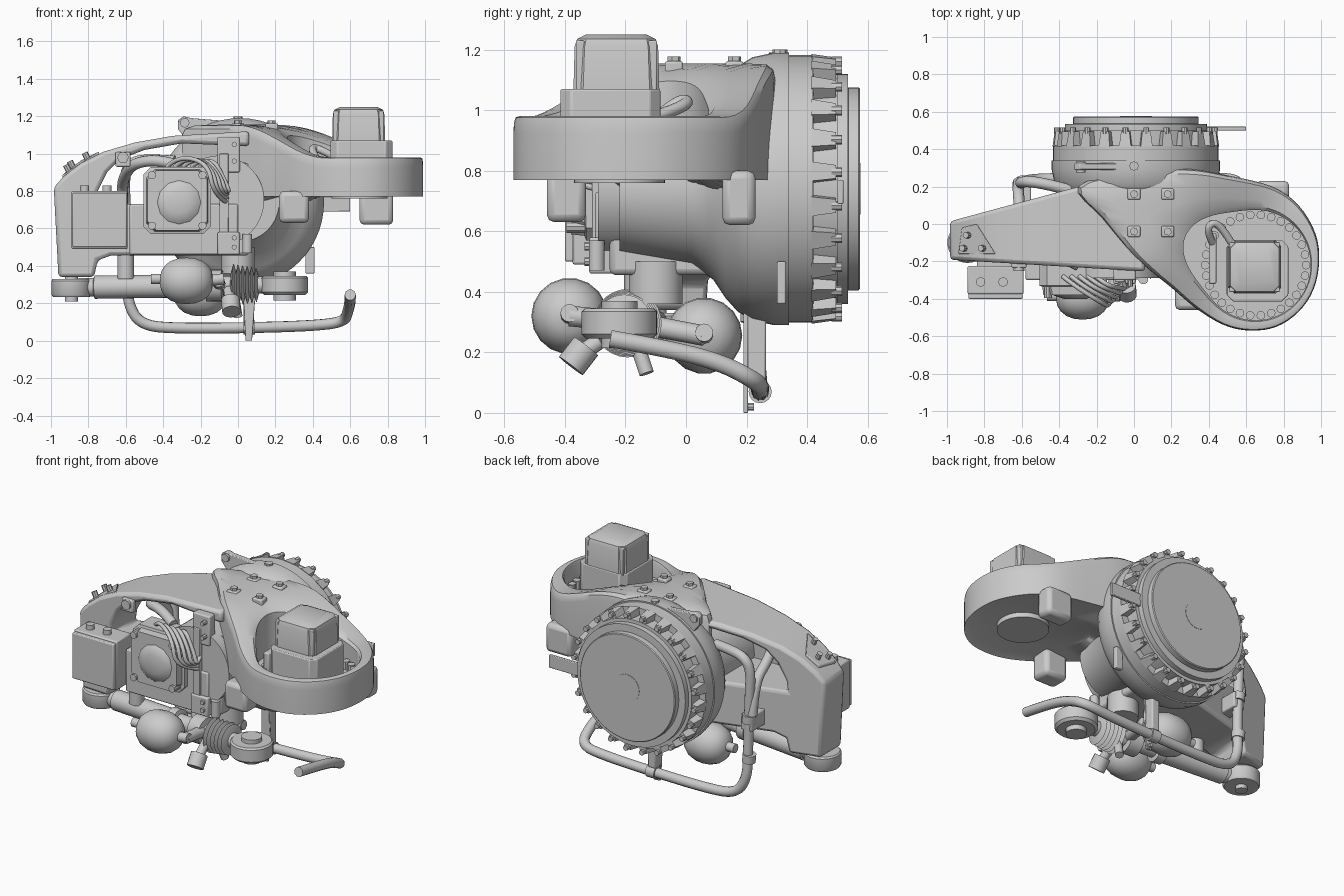
import bpy, bmesh
from math import sin, cos, pi, radians, atan2, hypot
from mathutils import Vector

# ---------- helpers ----------
def make(name, bm, bevel=0, seg=2):
    bmesh.ops.recalc_face_normals(bm, faces=bm.faces)
    me = bpy.data.meshes.new(name)
    bm.to_mesh(me)
    bm.free()
    ob = bpy.data.objects.new(name, me)
    bpy.context.collection.objects.link(ob)
    if bevel:
        m = ob.modifiers.new("bevel", 'BEVEL')
        m.width, m.segments, m.limit_method = bevel, seg, 'ANGLE'
        m.angle_limit = radians(40)
    return ob

def loft(name, rings, bevel=0):
    bm = bmesh.new()
    vs = [[bm.verts.new(p) for p in r] for r in rings]
    n = len(vs[0])
    for a, b in zip(vs, vs[1:]):
        for i in range(n):
            bm.faces.new((a[i], a[(i + 1) % n], b[(i + 1) % n], b[i]))
    bm.faces.new(vs[0])
    bm.faces.new(vs[-1])
    return make(name, bm, bevel)

def box(name, x, y, z, bevel=0.008):
    q = [(x[0], y[0]), (x[1], y[0]), (x[1], y[1]), (x[0], y[1])]
    return loft(name, [[(a, b, h) for a, b in q] for h in z], bevel)

def lathe(name, p0, d, profile, n=32, rot=0):
    """profile: (distance along d, radius)"""
    d = Vector(d).normalized()
    u = d.orthogonal().normalized()
    if abs(d.z) < 0.5:
        u = d.cross(Vector((0, 0, 1))).normalized()
    v = d.cross(u)
    p0 = Vector(p0)
    return loft(name, [[p0 + d * t + r * (u * cos(2 * pi * i / n + rot) + v * sin(2 * pi * i / n + rot))
                        for i in range(n)] for t, r in profile])

def cyl(name, a, b, r, n=20):
    d = Vector(b) - Vector(a)
    return lathe(name, a, d, [(0, r), (d.length, r)], n)

def tube(name, pts, r):
    cu = bpy.data.curves.new(name, 'CURVE')
    cu.dimensions, cu.bevel_depth, cu.bevel_resolution = '3D', r, 3
    cu.use_fill_caps, cu.resolution_u = True, 6
    sp = cu.splines.new('NURBS')
    sp.points.add(len(pts) - 1)
    for q, p in zip(sp.points, pts):
        q.co = (*p, 1)
    sp.order_u, sp.use_endpoint_u = 3, True
    ob = bpy.data.objects.new(name, cu)
    bpy.context.collection.objects.link(ob)
    return ob

def prism(name, prof, y0, y1, bevel=0):
    """xz outline extruded in y; y0 and y1 may depend on x"""
    return loft(name, [[(x, f(x), z) for x, z in prof] for f in (y0, y1)], bevel)

def smooth(t):
    t = min(1, max(0, t))
    return t * t * (3 - 2 * t)

# ---------- main shell: steering ring and hub in one casting ----------
CX, CY = 0.65, -0.22
outline = [(0.99, -0.2), (0.97, -0.05), (0.88, 0.1), (0.74, 0.2), (0.5, 0.26), (0.28, 0.295), (0.0, 0.28),
           (-0.3, 0.2), (-0.17, 0.03), (-0.02, -0.15), (0.1, -0.26), (0.2, -0.34), (0.33, -0.45),
           (0.48, -0.54), (0.62, -0.57), (0.76, -0.55), (0.88, -0.47), (0.96, -0.35)]
pts = []
N = len(outline)
for i in range(N):
    a, b, c, d = (Vector(outline[(i + k) % N]) for k in (-1, 0, 1, 2))
    for t in (0, .25, .5, .75):
        pts.append(0.5 * (2 * b + (c - a) * t + (2 * a - 5 * b + 4 * c - d) * t * t + (3 * b - a - 3 * c + d) * t ** 3))

def along(x, y):
    return (CX - x) * 0.87 + (y - CY) * 0.5

def top(x, y):
    return 0.98 + 0.175 * smooth(along(x, y) / 0.6)

def shell_ring(f, zf):
    ring = []
    for p in pts:
        a = atan2(p.y - CY, p.x - CX)
        r = 0.295 + 0.11 * max(0, cos(a - 2.75)) ** 6
        x = (CX + r * cos(a)) * (1 - f) + p.x * f
        y = (CY + r * sin(a)) * (1 - f) + p.y * f
        ring.append((x, y, zf(x, y)))
    return ring

loft("main_shell", [shell_ring(0, lambda x, y: 0.83), shell_ring(0, lambda x, y: top(x, y) - 0.015),
                    shell_ring(0.12, top), shell_ring(0.35, top), shell_ring(0.65, top),
                    shell_ring(0.88, lambda x, y: top(x, y) - 0.004),
                    shell_ring(0.97, lambda x, y: top(x, y) - 0.022),
                    shell_ring(1, lambda x, y: top(x, y) - 0.055),
                    shell_ring(1, lambda x, y: 0.77 - 0.2 * smooth((along(x, y) - 0.42) / 0.35)),
                    shell_ring(0, lambda x, y: 0.79)])
cyl("underside_disc", (CX, CY, 0.76), (CX, CY, 0.82), 0.15, 40)
for i in range(30):
    a = 2 * pi * i / 30
    x, y = CX + 0.27 * cos(a), CY + 0.27 * sin(a)
    cyl("ring_bolt", (x, y, 0.82), (x, y, 0.88), 0.023, 10)
for x in (0, 0.18):
    for y in (-0.04, 0.16):
        cyl("hub_bolt", (x, y, 1.08), (x, y, 1.178), 0.022, 6)
        box("hub_pad", (x - .034, x + .034), (y - .03, y + .03), (1.05, 1.162))
box("rear_lug", (0.65, 0.83), (0.12, 0.23), (0.62, 0.8), 0.025)
box("front_lug", (0.22, 0.38), (-0.46, -0.33), (0.63, 0.8), 0.025)

# ---------- steering motor ----------
def octagon(cx, cy, h, c, z):
    q = [(h, c), (c, h), (-c, h), (-h, c), (-h, -c), (-c, -h), (c, -h), (h, -c)]
    return [(cx + a, cy + b, z) for a, b in q]
loft("steering_motor_base", [octagon(0.66, -0.25, 0.165, 0.13, z) for z in (0.82, 1.07)], 0.006)
loft("steering_motor_top", [octagon(0.645, -0.23, h, c, z) for h, c, z in
                            ((0.142, 0.11, 1.06), (0.138, 0.105, 1.21), (0.13, 0.1, 1.235), (0.1, 0.07, 1.25))])
for sx in (-1, 1):
    for sy in (-1, 1):
        box("motor_corner_rib", (0.645 + sx * .12 - .014, 0.645 + sx * .12 + .014),
            (-0.23 + sy * .12 - .014, -0.23 + sy * .12 + .014), (1.06, 1.23), 0.004)
box("motor_connector", (0.4, 0.44), (-0.32, -0.05), (0.82, 0.98))
tube("motor_cable", [(0.42, -0.1, 0.97), (0.38, -0.02, 1.04), (0.45, 0.02, 1.02), (0.52, -0.1, 0.98)], 0.02)

# ---------- drive hub, bowl and wheel flange ----------
lathe("hub_bowl", (0.01, 0, 0.74), (0, 1, 0), [(-0.22, 0.21), (0.02, 0.25), (0.09, 0.3), (0.13, 0.36), (0.17, 0.405),
      (0.22, 0.435), (0.29, 0.45), (0.34, 0.45)], 56)
lathe("wheel_flange", (0.01, 0, 0.74), (0, 1, 0), [(0.33, 0.442), (0.42, 0.442), (0.421, 0.4), (0.5, 0.4), (0.501, 0.38),
      (0.535, 0.38), (0.536, 0.335), (0.57, 0.335), (0.575, 0.33)], 56)
lathe("flange_centre", (0.01, 0.57, 0.74), (0, 1, 0), [(0, 0.085), (0.007, 0.085)], 32)
for i in range(24):
    a = 2 * pi * (i + .5) / 24
    c, s = cos(a), sin(a)
    w = 0.032
    ring = lambda y, r, k: [(0.01 + R * c - t * s, y, 0.74 + R * s + t * c)
                            for R, t in ((.38, -k), (r, -k), (r, k), (.38, k))]
    loft("flange_tooth", [ring(0.415, .445, w), ring(0.495, .435, w * .7)])
    p = Vector((0.01 + .425 * c, 0.48, 0.74 + .425 * s))
    cyl("flange_bolt", p, p + Vector((0, .035, 0)), 0.016, 8)
box("flange_tab", (0.38, 0.6), (0.5, 0.52), (0.69, 0.77), 0.004)
prism("hub_tab", [(-0.32, 1.13), (-0.32, 1.18), (-0.29, 1.2), (-0.25, 1.19), (0, 1.17), (0, 1.0), (-0.2, 0.98)],
      lambda x: 0.29, lambda x: 0.325, 0.005)
cyl("hub_tab_pin", (-0.285, 0.275, 1.165), (-0.285, 0.335, 1.165), 0.025, 16)
cyl("hub_top_plug", (0, 0.31, 1.15), (0, 0.31, 1.2), 0.025, 8)
box("bowl_rib", (0.36, 0.41), (0.3, 0.33), (0.36, 0.5), 0.005)

# ---------- arched arm with leg and lower beam ----------
arm = [(-0.96, 0.34), (-0.985, 0.82), (-0.93, 0.88), (-0.84, 0.95), (-0.72, 1.01), (-0.55, 1.06), (-0.35, 1.095), (0.06, 1.12),
       (0.06, 1.04), (-0.3, 1.055), (-0.5, 1.02), (-0.63, 0.97), (-0.7, 0.9), (-0.75, 0.8), (-0.76, 0.73),
       (0.06, 0.73), (0.06, 0.455), (-0.68, 0.455), (-0.75, 0.43), (-0.77, 0.34)]
prism("arched_arm", arm, lambda x: -0.19 - 0.06 * (x + 1), lambda x: 0.01 + 0.27 * (x + 1), 0.02)
loft("arm_end_plate", [[(x, y, z + h) for x, y, z in ((-0.94, -0.16, .87), (-0.74, -0.16, 1.0),
     (-0.84, 0.0, .95), (-0.92, -0.02, .89))] for h in (-0.02, 0.014)], 0.006)
for x, y, z in ((-0.9, -0.13, .9), (-0.88, -0.06, .92), (-0.8, -0.13, .965)):
    cyl("end_plate_bolt", (x, y, z), (x - .02, y, z + .04), 0.017, 8)
cyl("drum", (-0.1, -0.29, 0.75), (-0.1, 0.2, 0.75), 0.24, 48)
cyl("arch_bolt", (-0.615, -0.25, 0.98), (-0.615, -0.2, 0.98), 0.03, 12)
box("arch_bolt_plate", (-0.655, -0.575), (-0.235, -0.2), (0.93, 1.01))
box("arch_bracket", (-0.11, 0.01), (-0.3, -0.24), (0.9, 1.09))
box("lower_bracket", (-0.11, 0.01), (-0.32, -0.24), (0.46, 0.58))
box("bracket_strip", (-0.1, -0.05), (-0.31, -0.26), (0.5, 1.0), 0.004)
for z in (0.5, 0.55, 0.96, 1.05):
    cyl("bracket_bolt", (-0.02, -0.335, z), (-0.02, -0.25, z), 0.014, 8)

# ---------- drive motor and electric box ----------
box("gearbox_plate", (-0.58, 0.0), (-0.3, -0.2), (0.46, 0.73), 0.01)
def face(h, c, y):
    return [(a - 0.325, y, b + 0.75) for a, b, _ in octagon(0, 0, h, c, 0)]
loft("drive_motor", [face(0.18, 0.14, -0.2), face(0.18, 0.14, -0.33), face(0.165, 0.12, -0.335), face(0.16, 0.11, -0.38)])
lathe("motor_cap", (-0.315, -0.37, 0.74), (0, -1, 0), [(0, .125), (0.012, .115), (0.03, .06)], 12)
for sx in (-1, 1):
    for sz in (-1, 1):
        x, z = -0.325 + sx * .135, 0.75 + sz * .135
        cyl("motor_bolt", (x, -0.395, z), (x, -0.3, z), 0.022, 10)
box("electric_box", (-0.89, -0.59), (-0.375, -0.225), (0.49, 0.8))
box("electric_box_lid", (-0.885, -0.595), (-0.4, -0.37), (0.5, 0.79), 0.006)
box("electric_box_mount", (-0.84, -0.64), (-0.24, -0.15), (0.52, 0.7))
for x in (-0.82, -0.7):
    cyl("box_gland", (x, -0.31, 0.79), (x, -0.31, 0.83), 0.025, 12)
for i in range(5):
    o = i * 0.022
    tube("motor_hose", [(-0.38 + o * 2, -0.28, 0.93), (-0.32 + o * 2, -0.33, 0.99), (-0.16 + o, -0.43 + o, 0.95 - o),
                        (-0.13 + o, -0.44 + o, 0.78), (-0.06, -0.29, 0.74 + o)], 0.012)

# ---------- lower damper assembly ----------
lathe("left_pivot", (-0.89, -0.1, 0.235), (0, 0, 1), [(0, .1), (0.012, .108), (0.085, .108), (0.095, .1)], 32)
cyl("left_pivot_pin", (-0.89, -0.1, 0.21), (-0.89, -0.1, 0.36), 0.035, 16)
A, B = Vector((-0.85, -0.11, 0.285)), Vector((0.25, -0.22, 0.3))
D = (B - A).normalized()
lathe("damper_tube", A, D, [(0, .05), (.08, .05), (.085, .062), (.5, .062), (.505, .075), (.56, .075), (.565, .05),
      (.68, .05), (.685, .085), (.77, .085), (.775, .05), (1.0, .045)], 24)
lathe("bellows", A + D * .82, D, [(i * .012, (.115 if i % 2 else .075) - i * .002) for i in range(13)], 28)
lathe("right_pivot", (0.25, -0.22, 0.245), (0, 0, 1), [(0, .11), (.015, .125), (.09, .125), (.1, .115)], 32)
cyl("right_pivot_pin", (0.25, -0.22, 0.215), (0.25, -0.22, 0.37), 0.06, 20)
for y, z, x in ((-0.385, 0.32, -0.275), (0.06, 0.255, -0.2)):
    lathe("accumulator", (x - .145, y, z), (1, 0, 0), [(.145 + a * .145, .122 * (1 - abs(a) ** 2.4) ** .5 + .004)
          for a in (-1, -.93, -.8, -.6, -.3, 0, .3, .6, .8, .93, 1)], 18)
    cyl("accumulator_plug", (x - .19, y, z + .01), (x - .1, y, z + .01), 0.028, 12)
    cyl("accumulator_neck", (x + .1, y, z), (x + .2, y, z + .01), 0.03, 12)
    cyl("accumulator_link", (x + .17, y, z), (-0.1, -0.18, 0.3), 0.034, 12)
cyl("valve_stem", (-0.05, -0.24, 0.27), (-0.04, -0.34, 0.2), 0.028, 12)
cyl("valve_knob", (-0.04, -0.33, 0.22), (-0.035, -0.38, 0.155), 0.05, 16)
cyl("drain_plug", (-0.02, -0.17, 0.25), (-0.0, -0.13, 0.13), 0.025, 12)
cyl("hub_cone_stub", (0, -0.1, 0.36), (0, -0.1, 0.5), 0.09, 20)
cyl("beam_stub", (-0.6, -0.16, 0.33), (-0.6, -0.16, 0.47), 0.045, 16)
cyl("side_stub", (0.05, -0.295, 0.47), (0.05, -0.295, 0.57), 0.027, 12)

# ---------- bent cable pipes and hanger ----------
tube("cable_pipe", [(0.6, -0.25, 0.245), (0.6, -0.05, 0.21), (0.59, 0.12, 0.165), (0.57, 0.24, 0.1), (0.4, 0.245, 0.08),
     (0.1, 0.245, 0.07), (-0.3, 0.245, 0.065), (-0.52, 0.24, 0.08), (-0.59, 0.23, 0.2), (-0.59, 0.22, 0.35),
     (-0.6, 0.22, 0.7), (-0.61, 0.22, 0.88), (-0.57, 0.23, 0.96), (-0.45, 0.21, 0.97), (-0.34, 0.18, 0.96)], 0.03)
tube("inner_pipe", [(-0.62, 0.22, 0.6), (-0.62, 0.2, 0.8), (-0.61, 0.05, 0.88), (-0.56, -0.1, 0.95), (-0.42, -0.16, 0.97),
                    (-0.3, -0.22, 0.93)], 0.03)
for z in (0.3, 0.55):
    cyl("pipe_clamp", (-0.595, 0.22, z), (-0.6, 0.22, z + .05), 0.04, 16)
box("pipe_bracket", (-0.63, -0.55), (0.08, 0.24), (0.5, 0.6))
prism("hanger", [(0.04, 0.0), (0.075, 0.0), (0.09, 0.2), (0.085, 0.33), (0.03, 0.33), (0.03, 0.2)],
      lambda x: 0.19, lambda x: 0.205, 0.003)
box("hanger_arm", (0.03, 0.085), (0.2, 0.265), (0.1, 0.33))
cyl("hanger_clamp", (0.03, 0.245, 0.07), (0.09, 0.245, 0.07), 0.038, 16)
cyl("hanger_screw", (0.057, 0.19, 0.02), (0.057, 0.225, 0.02), 0.012, 8)

# ---------- shading ----------
for ob in bpy.context.scene.objects:
    ob.select_set(ob.type == 'MESH')
    if ob.type == 'MESH':
        bpy.context.view_layer.objects.active = ob
bpy.ops.object.shade_smooth_by_angle(angle=radians(35))
